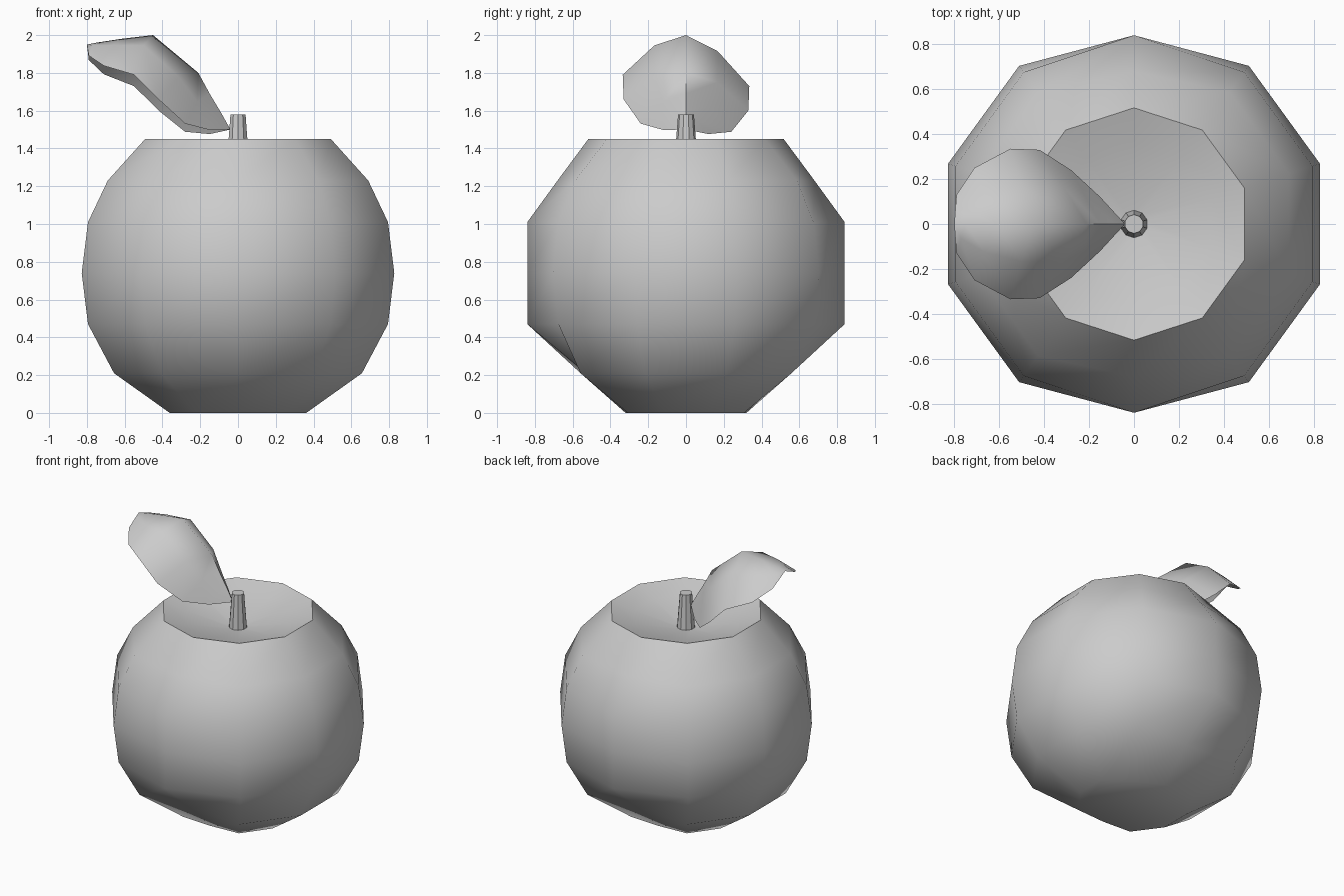
import bpy, bmesh
from math import sin, cos, pi, radians

if "Cube" in bpy.data.objects:
    bpy.data.objects.remove(bpy.data.objects["Cube"])


def finish(name, bm, angle):
    bmesh.ops.remove_doubles(bm, verts=bm.verts, dist=1e-5)
    bmesh.ops.recalc_face_normals(bm, faces=bm.faces)
    me = bpy.data.meshes.new(name)
    bm.to_mesh(me)
    bm.free()
    ob = bpy.data.objects.new(name, me)
    bpy.context.collection.objects.link(ob)
    bpy.ops.object.select_all(action='DESELECT')
    ob.select_set(True)
    bpy.context.view_layer.objects.active = ob
    bpy.ops.object.shade_smooth_by_angle(angle=radians(angle))
    return ob


def lathe(rings, sides=10):
    # each ring: height, radius, reach along the y axis
    bm = bmesh.new()
    loops = []
    for z, r, ry in rings:
        loop = []
        for i in range(sides):
            a = pi / 2 + 2 * pi * i / sides
            rad = ry if i in (0, sides // 2) else r
            loop.append(bm.verts.new((rad * cos(a), rad * sin(a), z)))
        loops.append(loop)
    for lo, hi in zip(loops, loops[1:]):
        for i in range(sides):
            j = (i + 1) % sides
            bm.faces.new((lo[i], lo[j], hi[j], hi[i]))
    bm.faces.new(loops[0][::-1])
    bm.faces.new(loops[-1])
    return bm


# fruit body with flattened front and back, and a dimple around the stem
body = [(0, .38, .32), (.21, .69, .53), (.47, .835, .84), (.74, .87, .84),
        (1.01, .835, .84), (1.23, .725, .68), (1.45, .517, .517),
        (1.40, .36, .36), (1.33, .05, .05)]
finish("fruit_body", lathe(body), 58)

# tapered stem
finish("stem", lathe([(1.32, .062, .062), (1.58, .042, .042)]), 30)

# leaf: spine x, z and edge x, half width, z for each section
sections = [(-.04, 1.50, -.04, 0, 1.50),
            (-.09, 1.59, -.15, .12, 1.487),
            (-.15, 1.69, -.28, .24, 1.51),
            (-.21, 1.80, -.42, .33, 1.63),
            (-.45, 2.00, -.55, .335, 1.76),
            (-.62, 1.98, -.71, .25, 1.815),
            (-.75, 1.96, -.79, .13, 1.88),
            (-.80, 1.95, -.80, 0, 1.95)]
bm = bmesh.new()
rows = []
for sx, sz, ex, w, ez in sections:
    row = []
    for t in ([0] if w == 0 else [-1, -.5, 0, .5, 1]):
        k = abs(t)
        bulge = .15 * w if k == .5 else 0
        row.append(bm.verts.new((sx + (ex - sx) * k, w * t,
                                 sz + (ez - sz) * k + bulge - .09 * w * t)))
    rows.append(row if len(row) == 5 else row * 5)
for a, b in zip(rows, rows[1:]):
    for i in range(4):
        quad = list(dict.fromkeys((a[i], a[i + 1], b[i + 1], b[i])))
        bm.faces.new(quad)
finish("leaf", bm, 60)
